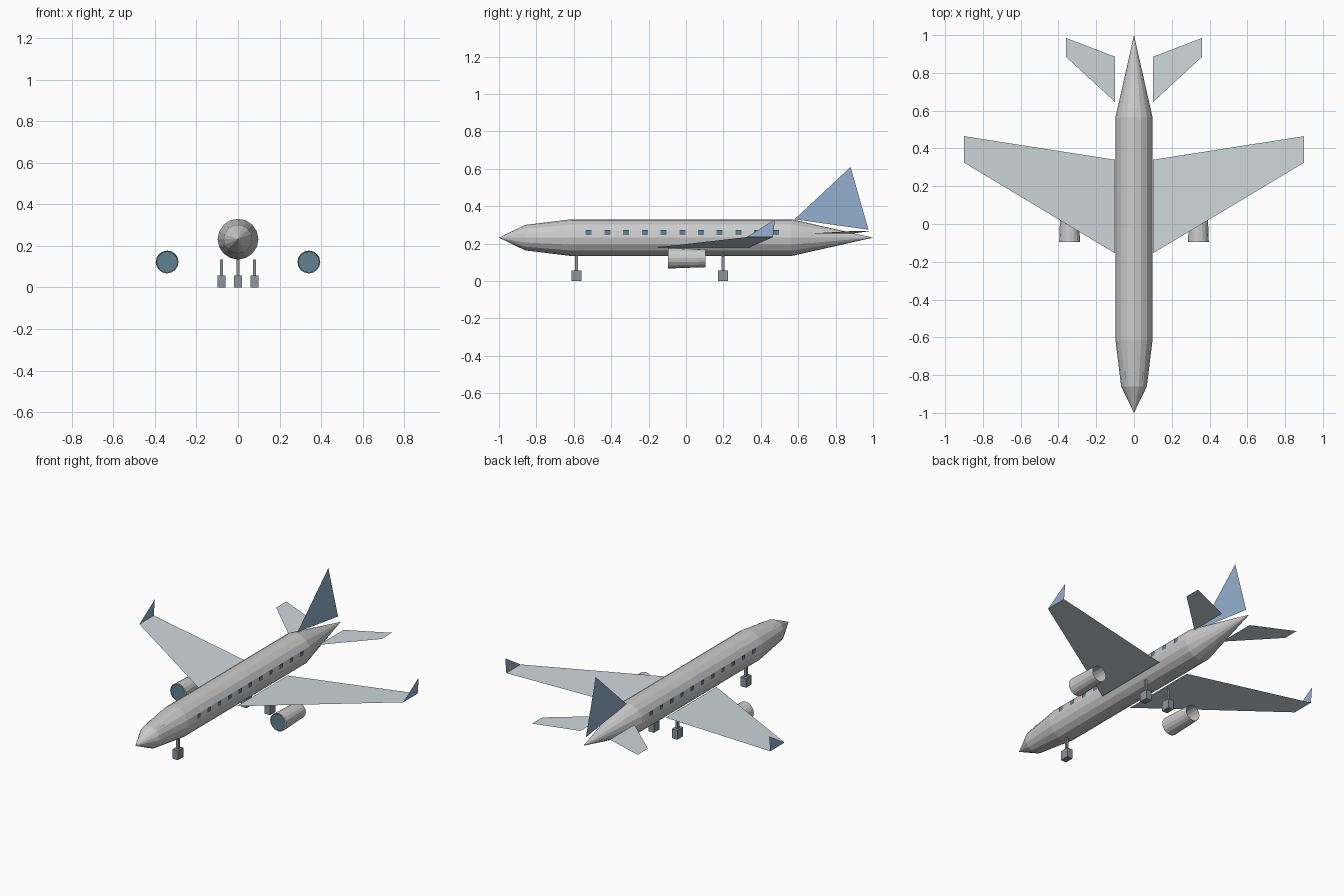
import bpy, bmesh
from math import cos, sin, tau

if "Cube" in bpy.data.objects:
    bpy.data.objects.remove(bpy.data.objects["Cube"])

AXIS = 0.232


def paint(name, rgb):
    mat = bpy.data.materials.new(name)
    mat.diffuse_color = (*rgb, 1)
    mat.use_nodes = True
    mat.node_tree.nodes["Principled BSDF"].inputs["Base Color"].default_value = mat.diffuse_color
    return mat


WHITE = paint("body_white", (0.85, 0.86, 0.87))
WING = paint("wing_grey", (0.62, 0.68, 0.71))
BLUE = paint("tail_blue", (0.30, 0.43, 0.62))
GLASS = paint("dark_glass", (0.12, 0.22, 0.28))
DARK = paint("gear_dark", (0.27, 0.30, 0.33))


def add_mesh(name, verts, faces, mat, mirror=False):
    mesh = bpy.data.meshes.new(name)
    mesh.from_pydata(verts, [], faces)
    mesh.materials.append(mat)
    obj = bpy.data.objects.new(name, mesh)
    bpy.context.collection.objects.link(obj)
    if mirror:
        obj.modifiers.new("mirror", 'MIRROR').use_mirror_merge = False
    return obj


def sheet(name, verts, mat, mirror=True):
    return add_mesh(name, verts, [tuple(range(len(verts)))], mat, mirror)


def lathe(name, profile, x, z, sides, mat, mirror=False):
    """Flat-faced body turned around the y direction; profile is (y, radius)."""
    verts = [(x + r * sin(tau * i / sides), y, z + r * cos(tau * i / sides))
             for y, r in profile for i in range(sides)]
    faces = []
    for k in range(len(profile) - 1):
        for i in range(sides):
            j = (i + 1) % sides
            a, b = k * sides, (k + 1) * sides
            faces.append((a + i, a + j, b + j, b + i))
    obj = add_mesh(name, verts, faces, mat, mirror)
    bm = bmesh.new()
    bm.from_mesh(obj.data)
    bmesh.ops.remove_doubles(bm, verts=bm.verts, dist=1e-5)
    bmesh.ops.dissolve_degenerate(bm, edges=bm.edges, dist=1e-5)
    bmesh.ops.recalc_face_normals(bm, faces=bm.faces)
    bm.to_mesh(obj.data)
    bm.free()
    return obj


def box(name, centre, size, mat, mirror=False):
    verts = [tuple(centre[a] + size[a] * s[a] / 2 for a in range(3))
             for s in [(x, y, z) for x in (-1, 1) for y in (-1, 1) for z in (-1, 1)]]
    faces = [(0, 1, 3, 2), (4, 6, 7, 5), (0, 4, 5, 1),
             (2, 3, 7, 6), (0, 2, 6, 4), (1, 5, 7, 3)]
    return add_mesh(name, verts, faces, mat, mirror)


# Fuselage
lathe("fuselage", [(-1, 0), (-0.86, 0.068), (-0.615, 0.098), (0.565, 0.098), (1, 0)],
      0, AXIS, 16, WHITE)

# Wings, winglets and tail surfaces are thin sheets
sheet("wing", [(0.1, -0.155, 0.18), (0.9, 0.325, 0.235),
               (0.9, 0.465, 0.235), (0.1, 0.34, 0.18)], WING)
sheet("winglet", [(0.9, 0.325, 0.235), (0.9, 0.465, 0.235), (0.9, 0.475, 0.33)], BLUE)
sheet("tailplane", [(0.1, 0.645, 0.253), (0.36, 0.885, 0.267),
                    (0.36, 0.985, 0.267), (0.1, 0.885, 0.253)], WING)
sheet("tail_fin", [(0, 0.58, 0.33), (0, 0.975, 0.275), (0, 0.88, 0.61)], BLUE, False)

# Engines: tapered open tube with a dark intake disc
lathe("engine", [(-0.095, 0.055), (0.105, 0.048)], 0.341, 0.122, 16, WHITE, True)
sheet("engine_intake", [(0.341 + 0.051 * sin(tau * i / 16), -0.095,
                         0.122 + 0.051 * cos(tau * i / 16))
                        for i in range(15, -1, -1)], GLASS)

# Cabin windows
verts, faces = [], []
for k in range(11):
    y, n = -0.52 + 0.1 * k, len(verts)
    verts += [(0.0985, y + dy, 0.26 + dz) for dy, dz in
              ((-0.016, -0.014), (0.016, -0.014), (0.016, 0.014), (-0.016, 0.014))]
    faces.append((n, n + 1, n + 2, n + 3))
add_mesh("cabin_windows", verts, faces, GLASS, True)

# Cockpit window slivers
sheet("cockpit_window", [(0.034, -0.84, 0.288), (0.042, -0.84, 0.288),
                         (0.052, -0.78, 0.293), (0.04, -0.78, 0.293)], GLASS)

# Landing gear
for name, x, y, top, mirror in (("nose", 0, -0.585, 0.145, False),
                                ("main", 0.08, 0.198, 0.135, True)):
    box(name + "_gear_wheel", (x, y, 0.0285), (0.038, 0.055, 0.057), DARK, mirror)
    box(name + "_gear_strut", (x, y, (top + 0.057) / 2), (0.015, 0.015, top - 0.057), DARK, mirror)
